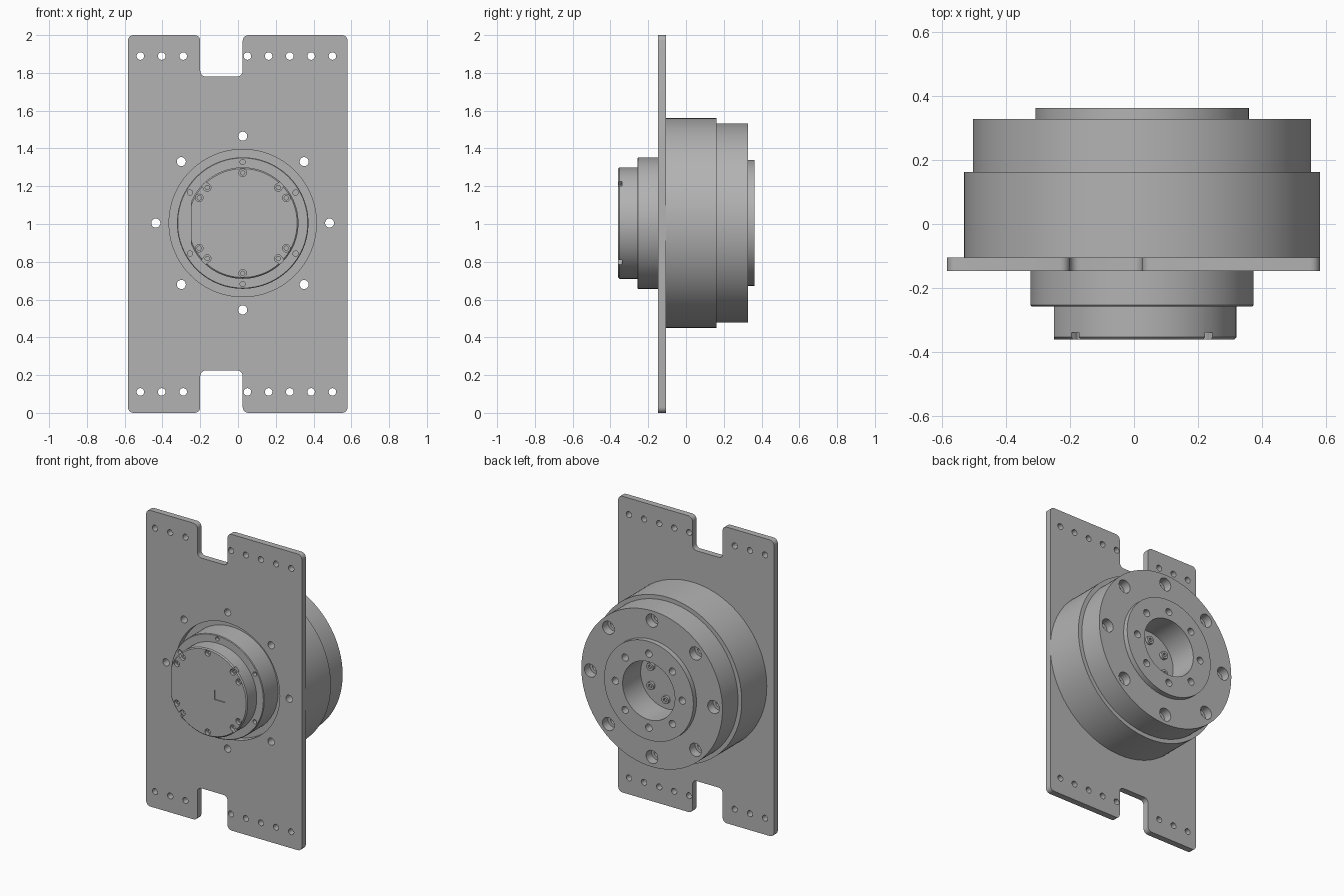
import bpy, bmesh, math
from mathutils import Matrix, Vector

if "Cube" in bpy.data.objects:
    bpy.data.objects.remove(bpy.data.objects["Cube"], do_unlink=True)

AX, AZ = 0.025, 1.005   # shared axis of all the round parts

metal = bpy.data.materials.new("plain grey metal")
metal.use_nodes = True
GREY = (0.45, 0.45, 0.45, 1)
metal.diffuse_color = GREY
metal.node_tree.nodes["Principled BSDF"].inputs["Base Color"].default_value = GREY


def lathe(bm, profile, x=AX, z=AZ, steps=96):
    """Spin (radius, y) points around an axis parallel to y."""
    new = bmesh.new()
    verts = [new.verts.new((r, y, 0)) for r, y in profile]
    edges = [new.edges.new(p) for p in zip(verts, verts[1:])]
    bmesh.ops.spin(new, geom=verts + edges, cent=(0, 0, 0), axis=(0, 1, 0),
                   angle=math.tau, steps=steps, use_merge=True)
    bmesh.ops.remove_doubles(new, verts=new.verts, dist=1e-5)
    bmesh.ops.recalc_face_normals(new, faces=new.faces)
    bmesh.ops.translate(new, verts=new.verts, vec=(x, 0, z))
    temp = bpy.data.meshes.new("temp")
    new.to_mesh(temp)
    new.free()
    bm.from_mesh(temp)
    bpy.data.meshes.remove(temp)


def box(bm, centre, size, turn=0):
    m = (Matrix.Translation(centre) @ Matrix.Rotation(turn, 4, 'Y')
         @ Matrix.Diagonal((*size, 1)))
    bmesh.ops.create_cube(bm, size=1, matrix=m)


def ring(radius, degrees):
    """Centres spaced around the shared axis."""
    return [(AX + radius * math.cos(math.radians(a)),
             AZ + radius * math.sin(math.radians(a))) for a in degrees]


def rod(r, y0, y1):
    return [(0, y0), (r, y0), (r, y1), (0, y1)]


def make(name, bm):
    me = bpy.data.meshes.new(name)
    bm.to_mesh(me)
    bm.free()
    me.materials.append(metal)
    ob = bpy.data.objects.new(name, me)
    bpy.context.scene.collection.objects.link(ob)
    return ob


def cut(ob, bm):
    """Subtract a temporary cutter from an object."""
    cutter = make("cutter", bm)
    cutter.hide_render = True
    mod = ob.modifiers.new("cut", 'BOOLEAN')
    mod.operation, mod.solver, mod.object = 'DIFFERENCE', 'EXACT', cutter
    bpy.context.view_layer.update()
    dg = bpy.context.evaluated_depsgraph_get()
    me = bpy.data.meshes.new_from_object(ob.evaluated_get(dg))
    ob.modifiers.clear()
    ob.data = me
    bpy.data.objects.remove(cutter, do_unlink=True)


def drill(ob, centres, profile, steps=20):
    bm = bmesh.new()
    for x, z in centres:
        lathe(bm, profile, x, z, steps)
    cut(ob, bm)


def smooth(ob):
    ob.data.shade_smooth()
    ob.data.set_sharp_from_angle(angle=math.radians(30))


EIGHT = range(0, 360, 45)
SIX = range(30, 390, 60)

# Mounting plate with a notch in each short end and rounded corners
L, R, N0, N1 = -0.583, 0.58, -0.2, 0.025
outline = [(L, 0), (N0, 0), (N0, 0.225), (N1, 0.225), (N1, 0), (R, 0),
           (R, 2), (N1, 2), (N1, 1.78), (N0, 1.78), (N0, 2), (L, 2)]
bm = bmesh.new()
face = bm.faces.new([bm.verts.new((x, -0.147, z)) for x, z in outline])
ext = bmesh.ops.extrude_face_region(bm, geom=[face])["geom"]
bmesh.ops.translate(bm, vec=(0, 0.042, 0),
                    verts=[v for v in ext if isinstance(v, bmesh.types.BMVert)])
corners = [e for e in bm.edges
           if abs((e.verts[0].co - e.verts[1].co).normalized().y) > 0.9]
bmesh.ops.bevel(bm, geom=corners, offset=0.03, segments=5, profile=0.5,
                affect='EDGES')
bmesh.ops.recalc_face_normals(bm, faces=bm.faces)
plate = make("mounting_plate", bm)
drill(plate, [(AX, AZ)], rod(0.39, -0.3, 0.1), 96)
drill(plate, ring(0.46, EIGHT), rod(0.024, -0.3, 0.1))
rows = [-0.517, -0.404, -0.29, 0.05, 0.162, 0.274, 0.387, 0.5]
drill(plate, [(x, z) for x in rows for z in (0.111, 1.889)], rod(0.02, -0.3, 0.1))

# Gear housing: wide drum, narrower flange, raised output ring and bore
bm = bmesh.new()
lathe(bm, [(0, -0.105), (0.555, -0.105), (0.555, 0.162), (0.527, 0.162),
           (0.527, 0.328), (0.333, 0.328), (0.333, 0.362), (0.195, 0.362),
           (0.195, 0.17), (0, 0.17)], steps=128)
housing = make("gear_housing", bm)
drill(housing, ring(0.46, EIGHT),
      [(0, -0.2), (0.024, -0.2), (0.024, 0.27), (0.044, 0.27), (0.044, 0.4), (0, 0.4)])
drill(housing, ring(0.25, EIGHT), rod(0.024, 0.27, 0.45))

# Screw heads on the floor of the bore
bm = bmesh.new()
for x, z in ring(0.13, SIX):
    lathe(bm, [(0, 0.16), (0.026, 0.16), (0.026, 0.19), (0.012, 0.19),
               (0.012, 0.178), (0, 0.178)], x, z, 16)
screws = make("bore_screws", bm)

# Motor collar passing through the plate
bm = bmesh.new()
lathe(bm, [(0, -0.257), (0.344, -0.257), (0.348, -0.253), (0.348, -0.105), (0, -0.105)])
collar = make("motor_collar", bm)
drill(collar, ring(0.323, SIX), rod(0.014, -0.3, -0.23), 16)

# Front cap with one flat side, screw recesses and edge slots
bm = bmesh.new()
lathe(bm, [(0, -0.36), (0.288, -0.36), (0.295, -0.353), (0.295, -0.257), (0, -0.257)])
cap = make("front_cap", bm)
bm = bmesh.new()
box(bm, (-0.45, -0.3, AZ), (0.4, 0.4, 1))
cut(cap, bm)
drill(cap, ring(0.266, (30, 45, 90, 135, 150, 210, 225, 270, 315, 330)),
      [(0, -0.4), (0.02, -0.4), (0.02, -0.338), (0.011, -0.338), (0.011, -0.325),
       (0, -0.325)], 16)
bm = bmesh.new()
for a in (45, 135, 225, 315):
    (x, z), = ring(0.295, [a])
    box(bm, (x, -0.37, z), (0.05, 0.064, 0.034), -math.radians(a))
cut(cap, bm)

# Shallow rectangular recess on the cap face
bm = bmesh.new()
box(bm, (0.116, -0.37, AZ), (0.078, 0.032, 0.066))
cut(cap, bm)

for ob in (plate, housing, screws, collar, cap):
    smooth(ob)
